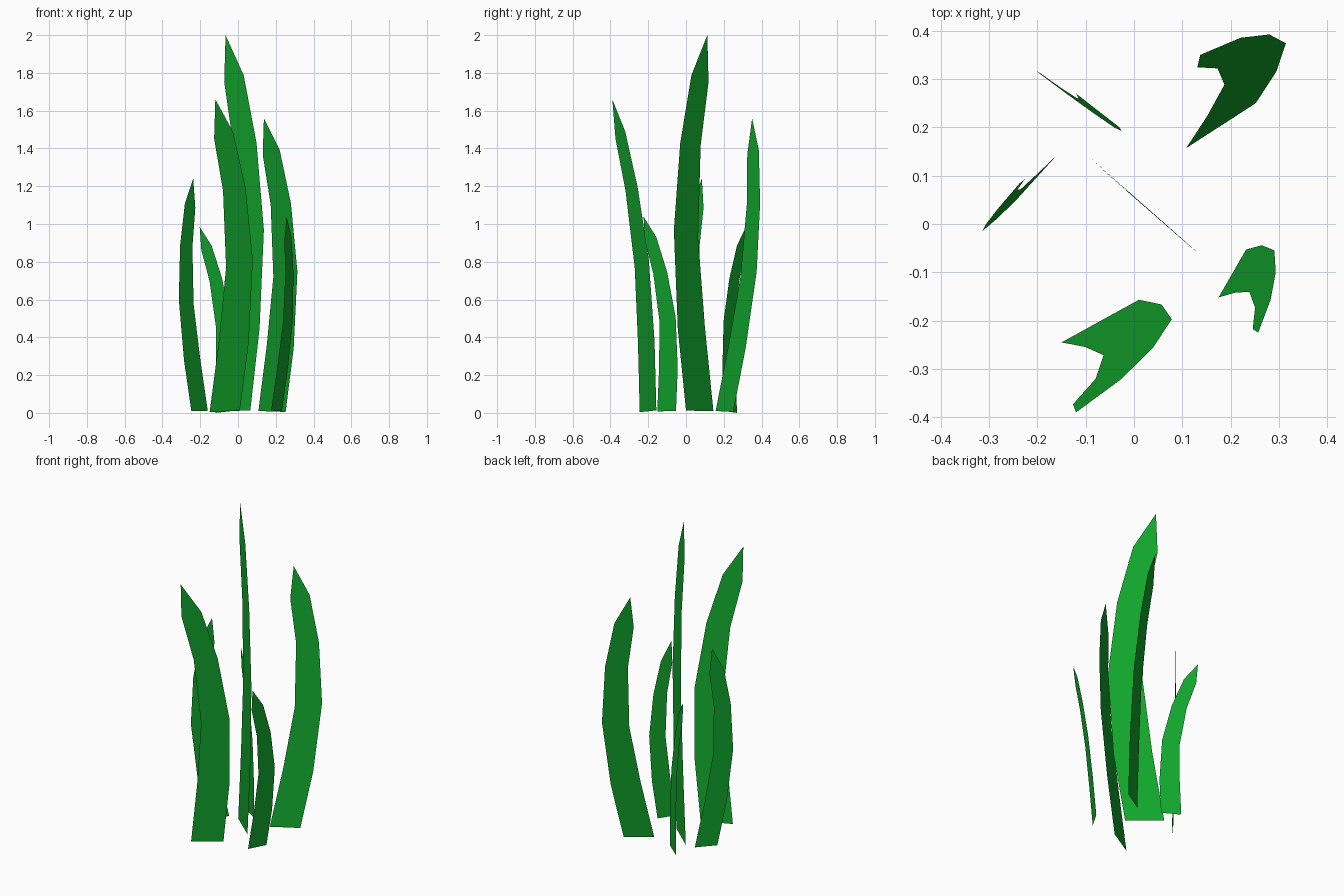
import bpy
from mathutils import Vector

if "Cube" in bpy.data.objects:
    bpy.data.objects.remove(bpy.data.objects["Cube"])

# Shared flat blade outline: (across the base, fraction of the way to the tip)
LEFT = [(0, 0), (0.263, 0.225), (0.457, 0.46), (0.31, 0.706), (-0.016, 0.875)]
RIGHT = [(1, 0), (1.252, 0.218), (1.337, 0.48), (1.053, 0.712), (0.604, 0.893)]

# Each blade: base left corner, base right corner, tip
BLADES = {
    "tall_centre_blade": ((-0.10, 0.145, 0.01), (0.065, 0.0, 0.012), (-0.066, 0.113, 2.0)),
    "front_blade": ((-0.15, -0.245, 0.004), (0.01, -0.157, 0.013), (-0.12, -0.39, 1.66)),
    "back_right_blade": ((0.108, 0.157, 0.01), (0.252, 0.25, 0.005), (0.137, 0.35, 1.56)),
    "left_blade": ((-0.16, 0.142, 0.01), (-0.247, 0.046, 0.01), (-0.237, 0.084, 1.24)),
    "back_left_blade": ((-0.12, 0.27, 0.0), (-0.03, 0.2, 0.01), (-0.203, 0.317, 0.985)),
    "right_blade": ((0.175, -0.152, 0.008), (0.232, -0.053, 0.01), (0.257, -0.225, 1.04)),
}

green = bpy.data.materials.new("leaf_green")
green.diffuse_color = (0.006, 0.38, 0.026, 1)
green.use_nodes = True
green.node_tree.nodes["Principled BSDF"].inputs["Base Color"].default_value = green.diffuse_color


def make_blade(name, base_left, base_right, tip):
    origin = Vector(base_left)
    across = Vector(base_right) - origin
    up = Vector(tip) - origin
    verts = [origin + across * s + up * t for row in zip(LEFT, RIGHT) for s, t in row]
    verts.append(Vector(tip))
    faces = [(i, i + 1, i + 3, i + 2) for i in range(0, 8, 2)] + [(8, 9, 10)]
    mesh = bpy.data.meshes.new(name)
    mesh.from_pydata([tuple(v) for v in verts], [], faces)
    mesh.materials.append(green)
    bpy.context.collection.objects.link(bpy.data.objects.new(name, mesh))


# Six leaning grass blades
for name, points in BLADES.items():
    make_blade(name, *points)
